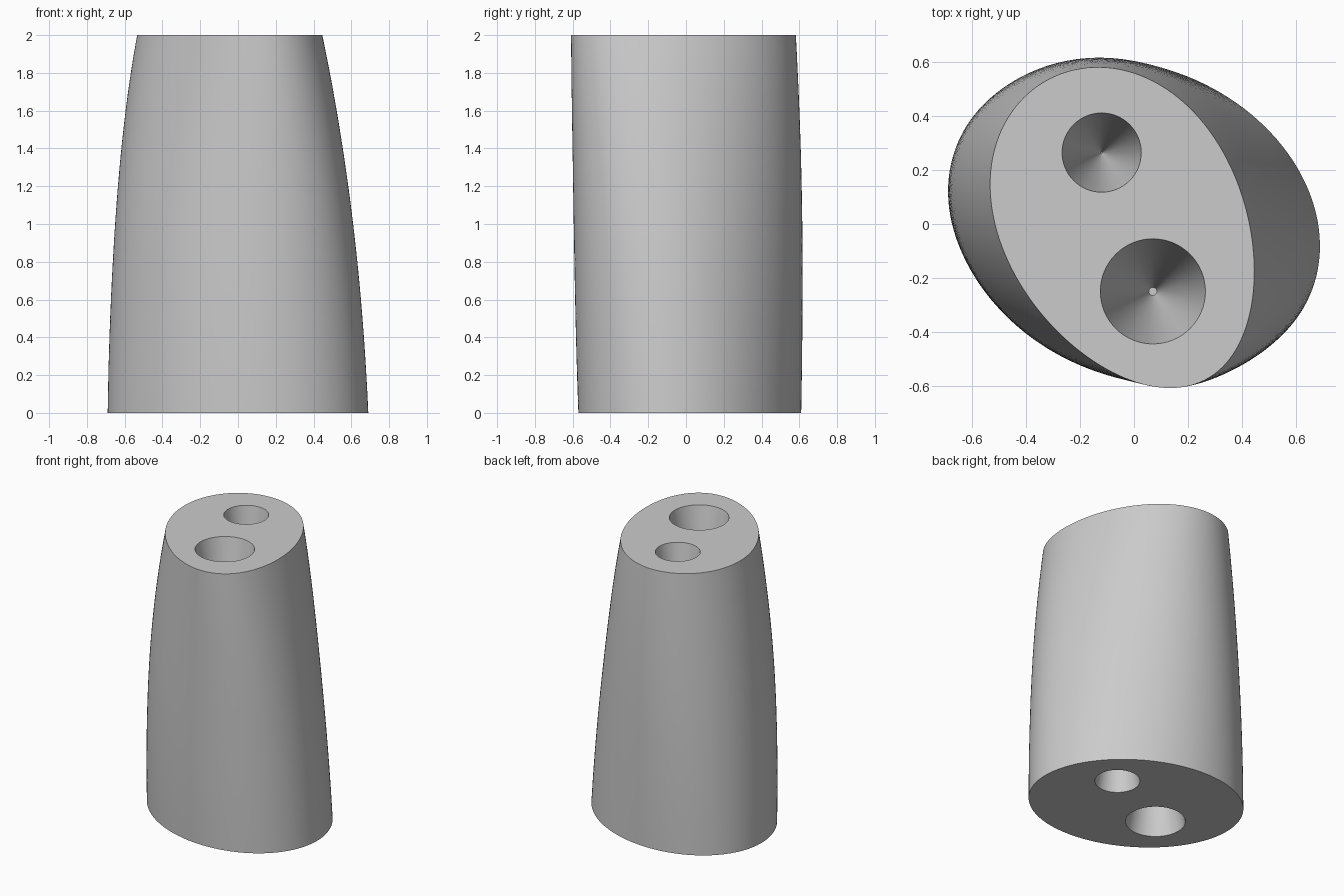
import bpy, bmesh, math
from mathutils import Vector

if "Cube" in bpy.data.objects:
    bpy.data.objects.remove(bpy.data.objects["Cube"], do_unlink=True)

HEIGHT, LEVELS, SIDES = 2.0, 32, 128

grey = bpy.data.materials.new("plain grey")
grey.use_nodes = True
colour = (0.6, 0.6, 0.6, 1)
grey.diffuse_color = colour
grey.node_tree.nodes["Principled BSDF"].inputs["Base Color"].default_value = colour


def make_object(name, bm):
    bmesh.ops.recalc_face_normals(bm, faces=bm.faces)
    mesh = bpy.data.meshes.new(name)
    bm.to_mesh(mesh)
    bm.free()
    mesh.materials.append(grey)
    obj = bpy.data.objects.new(name, mesh)
    bpy.context.collection.objects.link(obj)
    return obj


def section(t):
    """Turning, slightly egg-shaped oval at height fraction t."""
    xx = 0.476 - 0.08 * t - 0.156 * t * t
    yy = 0.348 + 0.066 * t - 0.06 * t * t
    xy = -0.07 - 0.01 * t
    mean, spread = (xx + yy) / 2, math.hypot((xx - yy) / 2, xy)
    long, short = math.sqrt(mean + spread), math.sqrt(mean - spread)
    turn = 0.5 * math.atan2(2 * xy, xx - yy)
    u = Vector((math.cos(turn), math.sin(turn), 0))
    v = Vector((-u.y, u.x, 0))
    centre = Vector((-0.025 * t, 0.02 - 0.04 * t, HEIGHT * t))
    for i in range(SIDES):
        a = math.tau * i / SIDES
        egg = 1 - 0.1 * t * math.cos(a)
        yield centre + u * long * math.cos(a) + v * short * egg * math.sin(a)


# Twisted tapering body
bm = bmesh.new()
rings = [[bm.verts.new(p) for p in section(k / LEVELS)] for k in range(LEVELS + 1)]
for low, high in zip(rings, rings[1:]):
    for i in range(SIDES):
        j = (i + 1) % SIDES
        bm.faces.new((low[i], low[j], high[j], high[i]))
bm.faces.new(rings[0])
bm.faces.new(rings[-1])
body = make_object("twisted_body", bm)


def drill(name, x, y, radius, tip, from_top, depth=0.9):
    """Cut a conical socket into the top or bottom face."""
    extra = 0.02
    mouth = radius + (radius - tip) * extra / depth
    face, inward = (HEIGHT, -1) if from_top else (0, 1)
    bm = bmesh.new()
    ends = []
    for z, r in ((face - inward * extra, mouth), (face + inward * depth, tip)):
        angles = [math.tau * i / 64 for i in range(64)]
        ends.append([bm.verts.new((x + r * math.cos(a), y + r * math.sin(a), z)) for a in angles])
    for i in range(64):
        j = (i + 1) % 64
        bm.faces.new((ends[0][i], ends[0][j], ends[1][j], ends[1][i]))
    for ring in ends:
        bm.faces.new(ring)
    cutter = make_object(name, bm)
    cutter.hide_render = True
    mod = body.modifiers.new(name, "BOOLEAN")
    mod.operation, mod.solver, mod.object = "DIFFERENCE", "EXACT", cutter
    bpy.ops.object.modifier_apply(modifier=mod.name)
    bpy.data.objects.remove(cutter, do_unlink=True)


bpy.ops.object.select_all(action="DESELECT")
body.select_set(True)
bpy.context.view_layer.objects.active = body

# Large and small sockets at both ends
drill("large_top_socket", 0.07, -0.25, 0.195, 0.015, True)
drill("small_top_socket", -0.12, 0.265, 0.147, 0.003, True)
drill("large_bottom_socket", -0.25, -0.08, 0.195, 0.015, False)
drill("small_bottom_socket", 0.28, 0.165, 0.147, 0.003, False)

bpy.ops.object.shade_smooth_by_angle(angle=math.radians(30))
